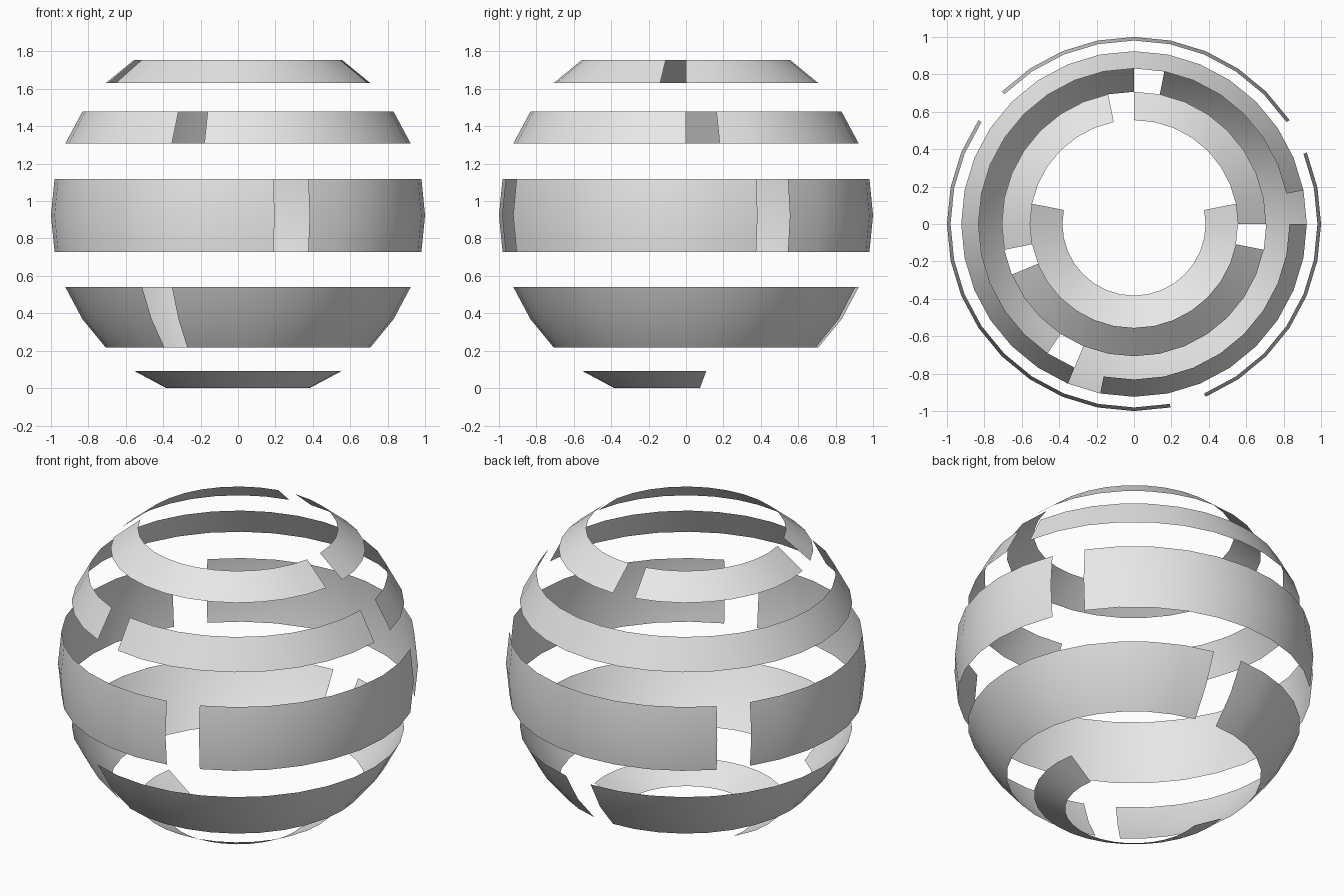
import bpy, bmesh, math

cube = bpy.data.objects.get("Cube")
if cube:
    bpy.data.objects.remove(cube, do_unlink=True)

SEGMENTS, RINGS = 32, 16
STEP = 2 * math.pi / SEGMENTS
LIFT = math.sin(6 * STEP)   # raises the lowest open rim to the ground

gray = bpy.data.materials.new("light_gray")
gray.use_nodes = True
gray.diffuse_color = (0.8, 0.8, 0.8, 1)
gray.node_tree.nodes["Principled BSDF"].inputs["Base Color"].default_value = (0.8, 0.8, 0.8, 1)


def band(name, low, high, gaps):
    """Keep the sphere faces between two latitude steps, minus the gap segments."""
    bm = bmesh.new()
    bmesh.ops.create_uvsphere(bm, u_segments=SEGMENTS, v_segments=RINGS, radius=1)
    unwanted = []
    for face in bm.faces:
        c = face.calc_center_median()
        segment = int((math.atan2(c.y, c.x) % (2 * math.pi)) / STEP)
        row = math.floor(math.atan2(c.z, math.hypot(c.x, c.y)) / STEP)
        if not low <= row < high or segment in gaps:
            unwanted.append(face)
        face.smooth = True
    bmesh.ops.delete(bm, geom=unwanted, context='FACES')
    bmesh.ops.translate(bm, verts=bm.verts, vec=(0, 0, LIFT))
    mesh = bpy.data.meshes.new(name)
    bm.to_mesh(mesh)
    bm.free()
    mesh.materials.append(gray)
    obj = bpy.data.objects.new(name, mesh)
    bpy.context.collection.objects.link(obj)


# Open bands of a hollow sphere, bottom to top
band("bottom_band", -6, -5, range(1, 15))
band("lower_band", -4, -2, {7, 21})
band("middle_band", -1, 1, {2, 12, 25})
band("upper_band", 2, 3, {0, 22})
band("top_band", 4, 5, {8, 17, 31})
